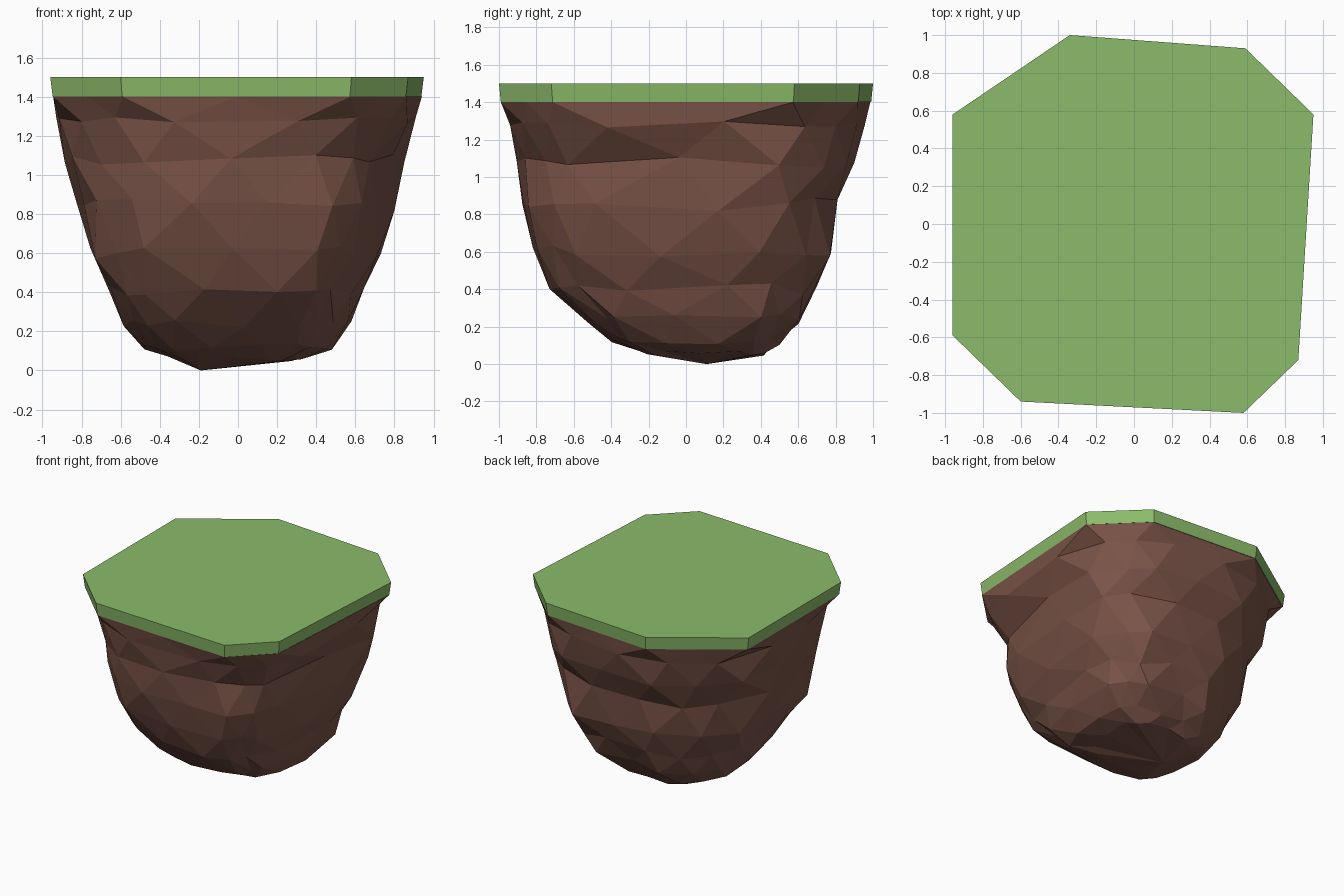
import bpy, bmesh, math, random

if "Cube" in bpy.data.objects:
    bpy.data.objects.remove(bpy.data.objects["Cube"])

random.seed(11)

# Grass outline, seen from above
OUTLINE = [(-0.96, 0.58), (-0.96, -0.59), (-0.60, -0.94), (0.58, -1.0),
           (0.87, -0.72), (0.95, 0.58), (0.59, 0.93), (-0.34, 1.0)]

# Rock levels: z, xmin, xmax, ymin, ymax, roundness, jitter
LEVELS = [
    (1.40, -0.945, 0.94, -0.99, 0.985, 0.0, 0.0),
    (1.28, -0.93, 0.91, -0.94, 0.955, 0.25, 0.012),
    (1.08, -0.885, 0.85, -0.905, 0.90, 0.35, 0.02),
    (0.85, -0.825, 0.80, -0.875, 0.81, 0.4, 0.025),
    (0.60, -0.755, 0.73, -0.82, 0.775, 0.4, 0.025),
    (0.40, -0.66, 0.645, -0.73, 0.70, 0.45, 0.025),
    (0.24, -0.585, 0.58, -0.58, 0.61, 0.5, 0.02),
    (0.12, -0.48, 0.48, -0.40, 0.50, 0.55, 0.015),
    (0.06, -0.36, 0.33, -0.23, 0.43, 0.6, 0.01),
]
TIP = (-0.19, 0.11, 0.0)
N = len(OUTLINE)


def material(name, color):
    m = bpy.data.materials.new(name)
    m.diffuse_color = color
    m.use_nodes = True
    m.node_tree.nodes["Principled BSDF"].inputs["Base Color"].default_value = m.diffuse_color
    return m


def finish(name, bm, mat):
    bmesh.ops.recalc_face_normals(bm, faces=bm.faces[:])
    mesh = bpy.data.meshes.new(name)
    bm.to_mesh(mesh)
    bm.free()
    mesh.materials.append(mat)
    ob = bpy.data.objects.new(name, mesh)
    bpy.context.collection.objects.link(ob)
    return ob


def fit(values, lo, hi):
    """Stretch values so they span lo..hi exactly."""
    a, b = min(values), max(values)
    return [lo + (v - a) * (hi - lo) / (b - a) for v in values]


def walk(t):
    """Point on the outline, one edge per unit of t."""
    i = math.floor(t)
    f = t - i
    a, b = OUTLINE[i % N], OUTLINE[(i + 1) % N]
    return a[0] + (b[0] - a[0]) * f, a[1] + (b[1] - a[1]) * f


# Grass slab, slightly narrower underneath
bm = bmesh.new()
top = [bm.verts.new((x, y, 1.5)) for x, y in OUTLINE]
low = [bm.verts.new((x * 0.987, y * 0.99, 1.4)) for x, y in OUTLINE]
bm.faces.new(top)
bm.faces.new(low[::-1])
for i in range(N):
    j = (i + 1) % N
    bm.faces.new((top[i], low[i], low[j], top[j]))
finish("grass_top", bm, material("grass", (0.26, 0.50, 0.145, 1)))

# Faceted rock, lofted through staggered, jittered levels
bm = bmesh.new()
M = 2 * N
rings = []
for k, (z, x0, x1, y0, y1, rnd, jit) in enumerate(LEVELS):
    xs, ys = [], []
    for i in range(M):
        u, v = walk((i + k * 0.5 + random.uniform(-7, 7) * jit) / 2)
        s = 1 - rnd + rnd / math.hypot(u, v)
        s *= 1 + random.uniform(-1, 1) * jit
        # Fuller back right corner
        if k > 1 and u > 0 and v > 0:
            s *= 1 + 0.18 * u * v
        xs.append(u * s)
        ys.append(v * s)
    ring = []
    for x, y in zip(fit(xs, x0, x1), fit(ys, y0, y1)):
        # Undercut at the front right
        if k == 6 and 0 < x < 0.45 and y < -0.3:
            y += 0.06
        ring.append(bm.verts.new((x, y, z + random.uniform(-1, 1) * jit * 1.5)))
    rings.append(ring)
bm.faces.new(rings[0])
for upper, lower in zip(rings, rings[1:]):
    for i in range(M):
        j = (i + 1) % M
        bm.faces.new((upper[i], upper[j], lower[i]))
        bm.faces.new((upper[j], lower[j], lower[i]))
tip = bm.verts.new(TIP)
for i in range(M):
    bm.faces.new((rings[-1][i], rings[-1][(i + 1) % M], tip))
finish("rock_base", bm, material("earth", (0.195, 0.088, 0.064, 1)))
